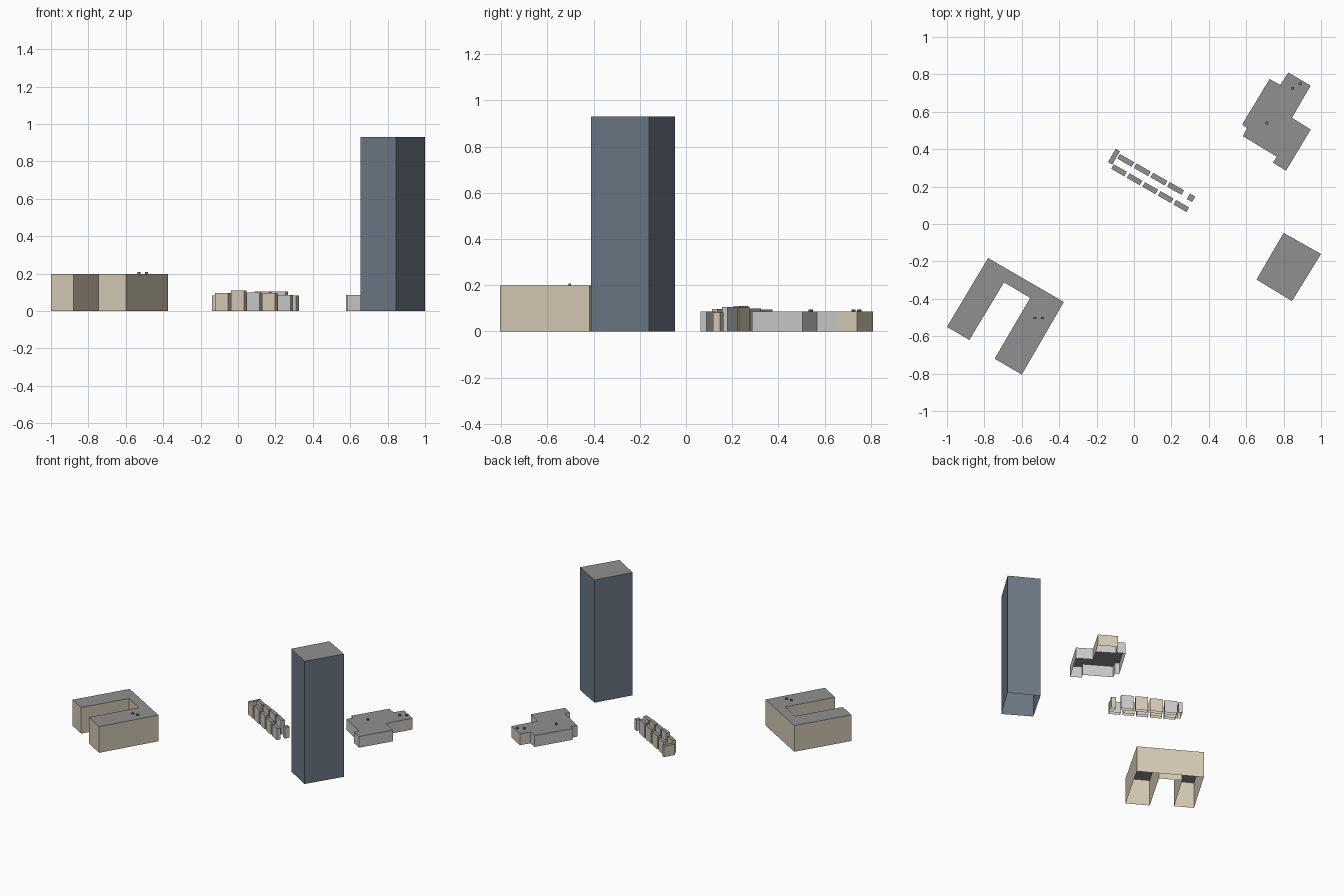
import bpy, math

if "Cube" in bpy.data.objects:
    bpy.data.objects.remove(bpy.data.objects["Cube"])


def material(name, rgb):
    m = bpy.data.materials.new(name)
    m.diffuse_color = (*rgb, 1)
    m.use_nodes = True
    m.node_tree.nodes["Principled BSDF"].inputs["Base Color"].default_value = m.diffuse_color
    return m


ROOF = material("roof_grey", (0.28, 0.28, 0.28))
TAN = material("tan_wall", (0.68, 0.60, 0.47))
GREY = material("grey_wall", (0.60, 0.61, 0.60))
BLUE = material("blue_glass", (0.15, 0.19, 0.235))
VENT = material("vent_grey", (0.15, 0.15, 0.15))


def building(name, outline, height, wall, roof=ROOF, base=0.0):
    """Extruded footprint: walls and flat roof, open underneath."""
    n = len(outline)
    area = sum(outline[i][0] * outline[(i + 1) % n][1]
               - outline[(i + 1) % n][0] * outline[i][1] for i in range(n))
    pts = outline if area > 0 else outline[::-1]
    verts = [(x, y, base) for x, y in pts] + [(x, y, height) for x, y in pts]
    faces = [(i, (i + 1) % n, (i + 1) % n + n, i + n) for i in range(n)]
    faces.append(tuple(range(n, 2 * n)))
    me = bpy.data.meshes.new(name)
    me.from_pydata(verts, [], faces)
    me.materials.append(wall)
    me.materials.append(roof)
    me.polygons[n].material_index = 1
    ob = bpy.data.objects.new(name, me)
    bpy.context.collection.objects.link(ob)
    return ob


def rect(cx, cy, length, width, angle=math.radians(-30)):
    c, s = math.cos(angle), math.sin(angle)
    return [(cx + c * u * length / 2 - s * v * width / 2,
             cy + s * u * length / 2 + c * v * width / 2)
            for u, v in ((-1, -1), (1, -1), (1, 1), (-1, 1))]


def vent(name, x, y, base, top, r=0.009):
    ring = [(x + r * math.cos(k * math.pi / 4), y + r * math.sin(k * math.pi / 4))
            for k in range(8)]
    building(name, ring, top, VENT, VENT, base)


# Tower
building("tower", [(0.80, -0.048), (1.0, -0.16), (0.845, -0.412), (0.655, -0.297)],
         0.93, BLUE)

# U-shaped courtyard block with two rooftop vents
building("courtyard_block",
         [(-0.78, -0.182), (-0.375, -0.417), (-0.60, -0.805), (-0.745, -0.72),
          (-0.555, -0.395), (-0.695, -0.312), (-0.88, -0.62), (-1.0, -0.55)],
         0.198, TAN)
for i, x in enumerate((-0.53, -0.49)):
    building(f"courtyard_vent_{i}", rect(x, -0.503, 0.016, 0.012, 0), 0.208,
             VENT, VENT, 0.198)

# Low stepped block and its tan annex
building("stepped_block",
         [(0.778, 0.737), (0.898, 0.66), (0.845, 0.568), (0.945, 0.505),
          (0.813, 0.285), (0.743, 0.328), (0.763, 0.36), (0.582, 0.47),
          (0.604, 0.514), (0.578, 0.532), (0.725, 0.775), (0.78, 0.745)],
         0.085, GREY)
building("annex", [(0.825, 0.81), (0.945, 0.74), (0.898, 0.66), (0.778, 0.737)],
         0.085, TAN)
for i, (x, y) in enumerate(((0.888, 0.75), (0.848, 0.725), (0.71, 0.54))):
    vent(f"low_block_vent_{i}", x, y, 0.085, 0.095)

# Two terraces of small houses
rows = [
    ("front_house", (-0.080, 0.287), (0.253, 0.096), 0.080,
     (0.095, 0.11, 0.10, 0.097, 0.086), (TAN, TAN, GREY, TAN, GREY)),
    ("back_house", (-0.044, 0.340), (0.222, 0.190), 0.088,
     (0.095, 0.10, 0.105, 0.105), (GREY, TAN, TAN, GREY)),
]
for name, a, b, length, heights, walls in rows:
    for i, (h, w) in enumerate(zip(heights, walls)):
        t = i / (len(heights) - 1)
        building(f"{name}_{i}", rect(a[0] + (b[0] - a[0]) * t, a[1] + (b[1] - a[1]) * t,
                                     length, 0.028), h, w)

# End houses closing the terraces
building("cross_house", rect(-0.107, 0.36, 0.026, 0.082), 0.082, TAN)
building("corner_house", rect(0.305, 0.14, 0.032, 0.034), 0.082, TAN)
